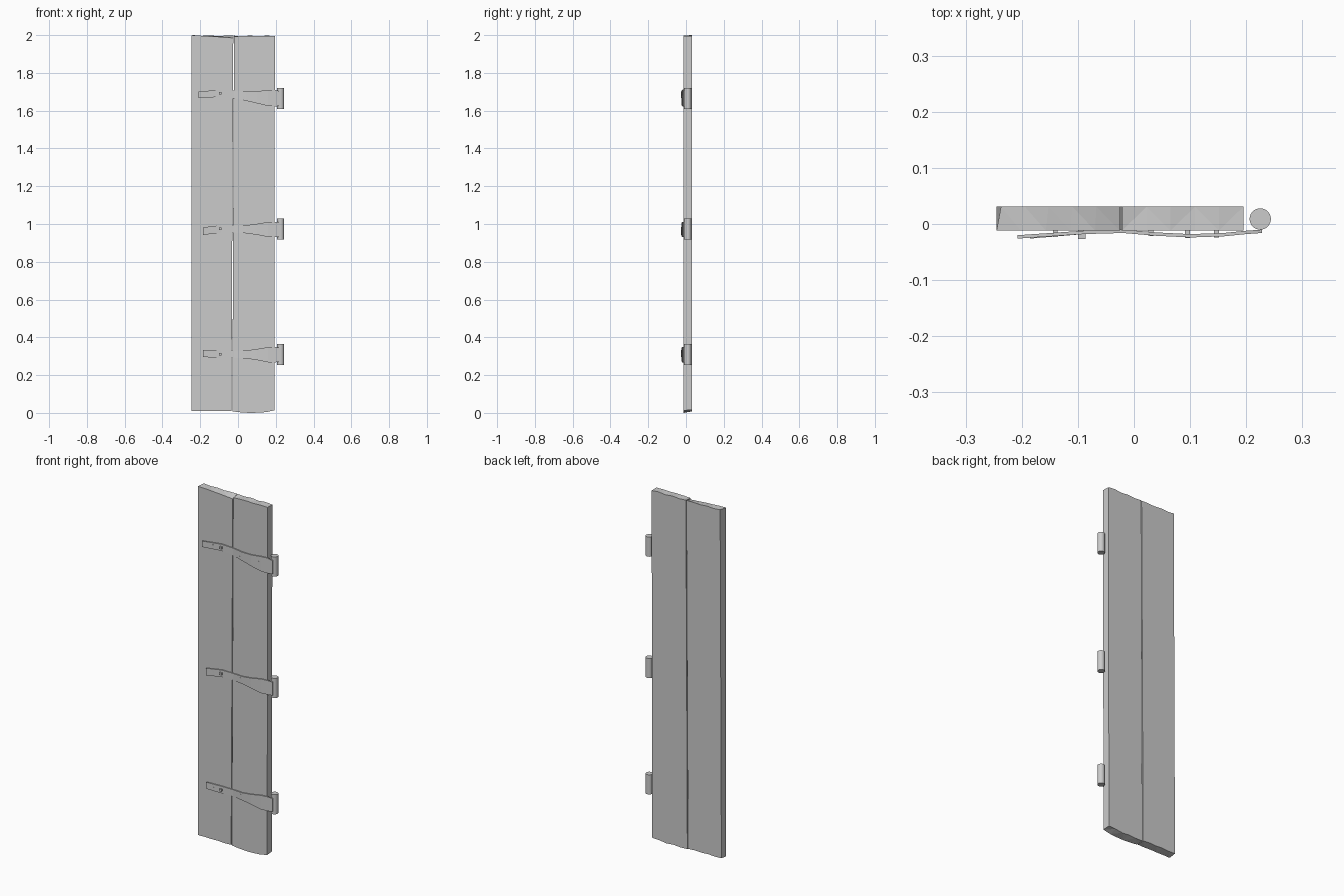
import bpy, bmesh

if "Cube" in bpy.data.objects:
    bpy.data.objects.remove(bpy.data.objects["Cube"])


def make(name, build):
    bm = bmesh.new()
    build(bm)
    bmesh.ops.recalc_face_normals(bm, faces=bm.faces)
    mesh = bpy.data.meshes.new(name)
    bm.to_mesh(mesh)
    bm.free()
    ob = bpy.data.objects.new(name, mesh)
    bpy.context.collection.objects.link(ob)
    return ob


def loft(bm, rings):
    """Bridge a list of four-point cross-sections and cap both ends."""
    rings = [[bm.verts.new(p) for p in r] for r in rings]
    for a, b in zip(rings, rings[1:]):
        for i in range(4):
            j = (i + 1) % 4
            bm.faces.new((a[i], a[j], b[j], b[i]))
    bm.faces.new(rings[0])
    bm.faces.new(rings[-1])
    bmesh.ops.triangulate(bm, faces=[f for f in bm.faces])


Y_FRONT, Y_BACK = -0.012, 0.031


def plank(name, bottom_x, top_x, back_inset, ft, bt, fb, bb):
    """Board with uneven ends: front/back top heights and bottom heights."""
    n = len(ft) - 1

    def build(bm):
        rings = []
        for i in range(n + 1):
            t = i / n
            xb = bottom_x[0] + (bottom_x[1] - bottom_x[0]) * t
            xt = top_x[0] + (top_x[1] - top_x[0]) * t
            inset = back_inset * (1 - t)
            rings.append([(xb, Y_FRONT, fb[i]), (xb, Y_BACK, bb[i]),
                          (xt + inset, Y_BACK, bt[i]), (xt, Y_FRONT, ft[i])])
        loft(bm, rings)
    make(name, build)


# Two boards with rough sawn ends
plank("left_plank", (-0.245, -0.035), (-0.245, -0.025), 0.008,
      [1.998, 1.997, 1.994, 1.992, 1.988, 1.985],
      [2.0, 1.996, 1.999, 1.995, 1.997, 1.997],
      [0.010, 0.011, 0.010, 0.011, 0.009, 0.010],
      [0.016, 0.014, 0.017, 0.014, 0.016, 0.013])
plank("right_plank", (-0.030, 0.192), (-0.021, 0.195), 0.0,
      [1.993, 1.995, 1.996, 1.994, 1.996, 1.995],
      [1.997, 1.994, 1.998, 1.993, 1.998, 1.994],
      [0.008, 0.003, 0.0, 0.001, 0.004, 0.013],
      [0.010, 0.009, 0.012, 0.008, 0.014, 0.016])


# Bent tapering strap: x, front y, low z and high z relative to the hinge centre
COMMON = [(-0.09, -0.018), (-0.02, -0.016), (0.04, -0.021),
          (0.10, -0.024), (0.16, -0.022), (0.20, -0.018)]
LEVEL = [(-0.019, 0.021), (-0.019, 0.020), (-0.022, 0.020),
         (-0.030, 0.028), (-0.042, 0.038), (-0.042, 0.038)]
SLOPED = [(0.008, 0.046), (0.0, 0.042), (-0.012, 0.037),
          (-0.026, 0.038), (-0.040, 0.044), (-0.042, 0.044)]
HINGES = [("bottom", 0.310, -0.185, (-0.014, 0.023), LEVEL),
          ("middle", 0.973, -0.185, (-0.031, 0.009), LEVEL),
          ("top", 1.665, -0.208, (0.002, 0.036), SLOPED)]
R = 0.019

for label, zc, tip_x, tip_z, widths in HINGES:
    stations = [(tip_x, -0.026, *tip_z)]
    stations += [(*c, *w) for c, w in zip(COMMON, widths)]
    stations.append((0.228, -0.016, -0.040, 0.036))
    make(label + "_hinge_strap", lambda bm: loft(bm, [
        [(x, y, zc + lo), (x, y + 0.006, zc + lo),
         (x, y + 0.006, zc + hi), (x, y, zc + hi)]
        for x, y, lo, hi in stations]))

    # Hinge barrel
    bpy.ops.mesh.primitive_cylinder_add(vertices=32, radius=R, depth=0.112,
                                        location=(0.225, 0.009, zc))
    barrel = bpy.context.object
    barrel.name = label + "_hinge_barrel"
    bpy.ops.object.shade_smooth_by_angle()

    # Nails: one standing proud, the others nearly flush
    mid = sum(widths[0]) / 2
    nails = [(-0.093, -0.027, 0.013, mid), (-0.14, -0.0235, 0.008, mid),
             (0.03, -0.0215, 0.009, 0.005), (0.095, -0.025, 0.009, 0.0)]
    if label == "top":
        nails[3] = (0.147, -0.0245, 0.009, 0.01)
    for k, (x, y, w, dz) in enumerate(nails):
        bpy.ops.mesh.primitive_cube_add(
            size=1, location=(x, (y - 0.012) / 2, zc + dz))
        bpy.context.object.scale = (w, -0.012 - y, w)
        bpy.context.object.name = f"{label}_nail_{k + 1}"
